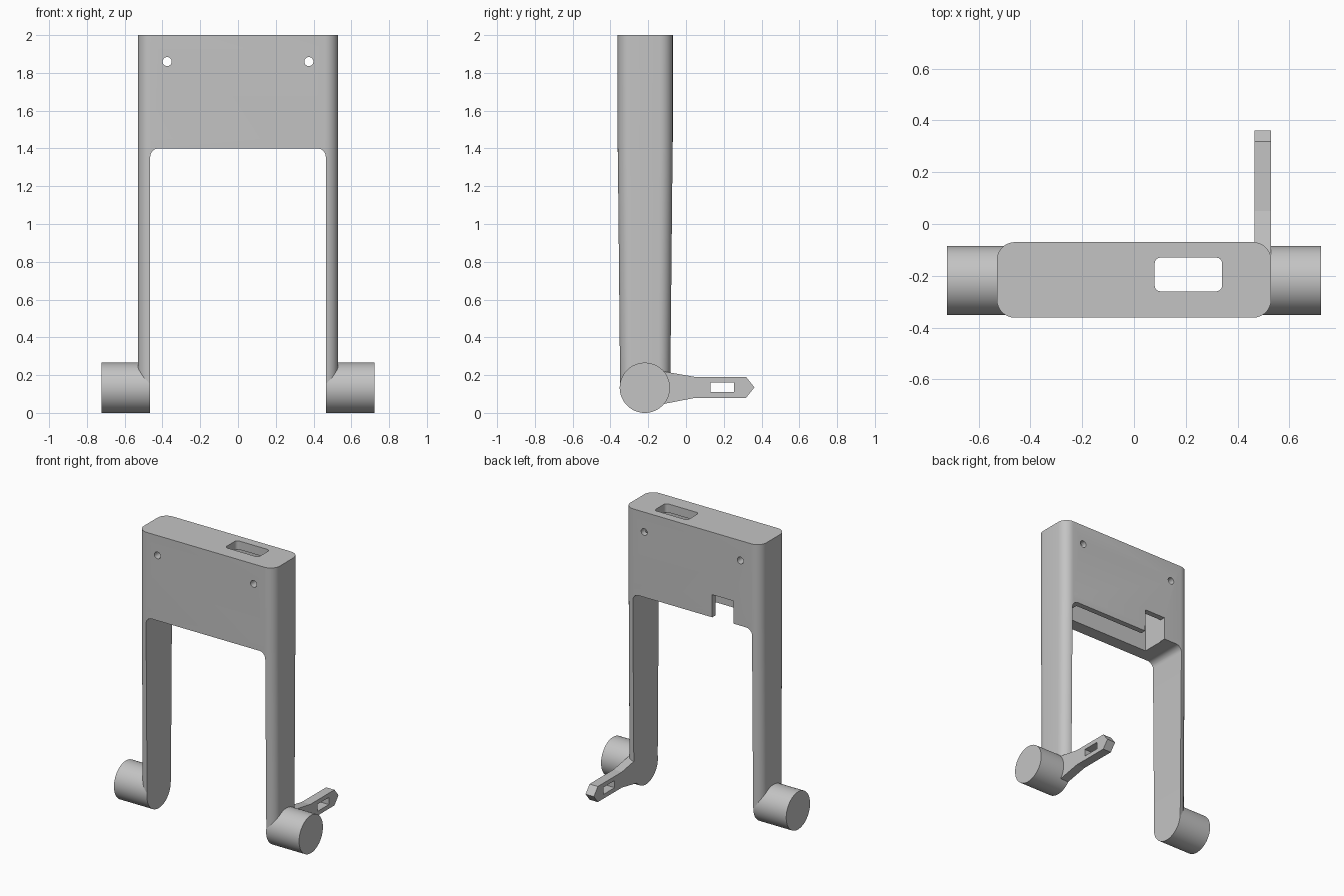
import bpy, bmesh, math
from mathutils import Vector

cube = bpy.data.objects.get("Cube")
if cube:
    bpy.data.objects.remove(cube, do_unlink=True)

grey = bpy.data.materials.new("plain grey")
grey.use_nodes = True
grey.diffuse_color = (0.55, 0.55, 0.55, 1)
grey.node_tree.nodes["Principled BSDF"].inputs["Base Color"].default_value = grey.diffuse_color

MID_Y, HALF_Y = -0.216, 0.146
HALF_X, LEG_INNER = 0.53, 0.465
RADIUS = 0.133


def rounded_rect(x0, x1, y0, y1, r, steps=6):
    pts = []
    corners = ((x1 - r, y1 - r), (x0 + r, y1 - r), (x0 + r, y0 + r), (x1 - r, y0 + r))
    for k, (cx, cy) in enumerate(corners):
        for i in range(steps + 1):
            a = math.pi / 2 * (k + i / steps)
            pts.append((cx + r * math.cos(a), cy + r * math.sin(a)))
    return pts


def rect(x0, x1, y0, y1):
    return [(x1, y1), (x0, y1), (x0, y0), (x1, y0)]


def circle(cx, cy, r, n):
    return [(cx + r * math.cos(math.tau * i / n), cy + r * math.sin(math.tau * i / n)) for i in range(n)]


def loft(name, axis, sections):
    """Join flat outlines, each given as (position along axis, points)."""
    place = {"x": lambda p, d: Vector((d, p[0], p[1])),
             "y": lambda p, d: Vector((p[0], d, p[1])),
             "z": lambda p, d: Vector((p[0], p[1], d))}[axis]
    bm = bmesh.new()
    rings = [[bm.verts.new(place(p, d)) for p in pts] for d, pts in sections]
    n = len(rings[0])
    for low, high in zip(rings, rings[1:]):
        for i in range(n):
            j = (i + 1) % n
            bm.faces.new((low[i], low[j], high[j], high[i]))
    bm.faces.new(rings[0][::-1])
    bm.faces.new(rings[-1])
    bmesh.ops.recalc_face_normals(bm, faces=bm.faces)
    mesh = bpy.data.meshes.new(name)
    bm.to_mesh(mesh)
    bm.free()
    mesh.materials.append(grey)
    obj = bpy.data.objects.new(name, mesh)
    bpy.context.collection.objects.link(obj)
    return obj


def prism(name, axis, lo, hi, pts):
    return loft(name, axis, [(lo, pts), (hi, pts)])


def activate(obj):
    bpy.ops.object.select_all(action="DESELECT")
    obj.select_set(True)
    bpy.context.view_layer.objects.active = obj


def cut(obj, cutter):
    cutter.hide_render = True
    activate(obj)
    mod = obj.modifiers.new("cut", "BOOLEAN")
    mod.operation = "DIFFERENCE"
    mod.solver = "EXACT"
    mod.object = cutter
    bpy.ops.object.modifier_apply(modifier=mod.name)
    bpy.data.objects.remove(cutter, do_unlink=True)


def finish(obj):
    activate(obj)
    bpy.ops.object.shade_smooth_by_angle(angle=math.radians(30))


# Frame: rounded block whose legs narrow towards the feet
top = rounded_rect(-HALF_X, HALF_X, MID_Y - HALF_Y, MID_Y + HALF_Y, 0.07, 8)
foot = [(x, MID_Y + (y - MID_Y) * RADIUS / HALF_Y) for x, y in top]
frame = loft("frame", "z", [(RADIUS, foot), (1.45, top), (2.0, top)])

# Opening between the legs
cut(frame, prism("opening_cutter", "y", -1, 1, rounded_rect(-LEG_INNER, LEG_INNER, -0.5, 1.4, 0.045)))
# Cavity inside the head, open below
cut(frame, prism("cavity_cutter", "z", 1.3, 1.94, rect(-0.325, 0.4, -0.27, -0.11)))
# Slot in the top
cut(frame, prism("slot_cutter", "z", 1.85, 2.1, rounded_rect(0.08, 0.34, -0.26, -0.13, 0.022)))
# Notch in the back wall
cut(frame, prism("notch_cutter", "y", -0.2, 0.1, rect(-0.32, -0.155, 1.3, 1.56)))
# Screw holes
for side in (-1, 1):
    cut(frame, prism("hole_cutter", "y", -1, 1, circle(side * 0.375, 1.86, 0.024, 24)))
finish(frame)

# Round feet
for side, name in ((1, "left_foot"), (-1, "right_foot")):
    ends = sorted((side * LEG_INNER, side * 0.722))
    finish(prism(name, "x", *ends, circle(MID_Y - 0.002, RADIUS, RADIUS, 64)))

# Lever with a slot, pointing backwards
outline = [(-0.2, 0.24), (-0.11, 0.218), (0.05, 0.19), (0.318, 0.19), (0.362, 0.135),
           (0.318, 0.08), (0.05, 0.08), (-0.11, 0.049), (-0.2, 0.03)]
lever = prism("lever", "x", LEG_INNER, HALF_X, outline)
cut(lever, prism("lever_slot_cutter", "x", 0.3, 0.7, rect(0.13, 0.255, 0.11, 0.16)))
